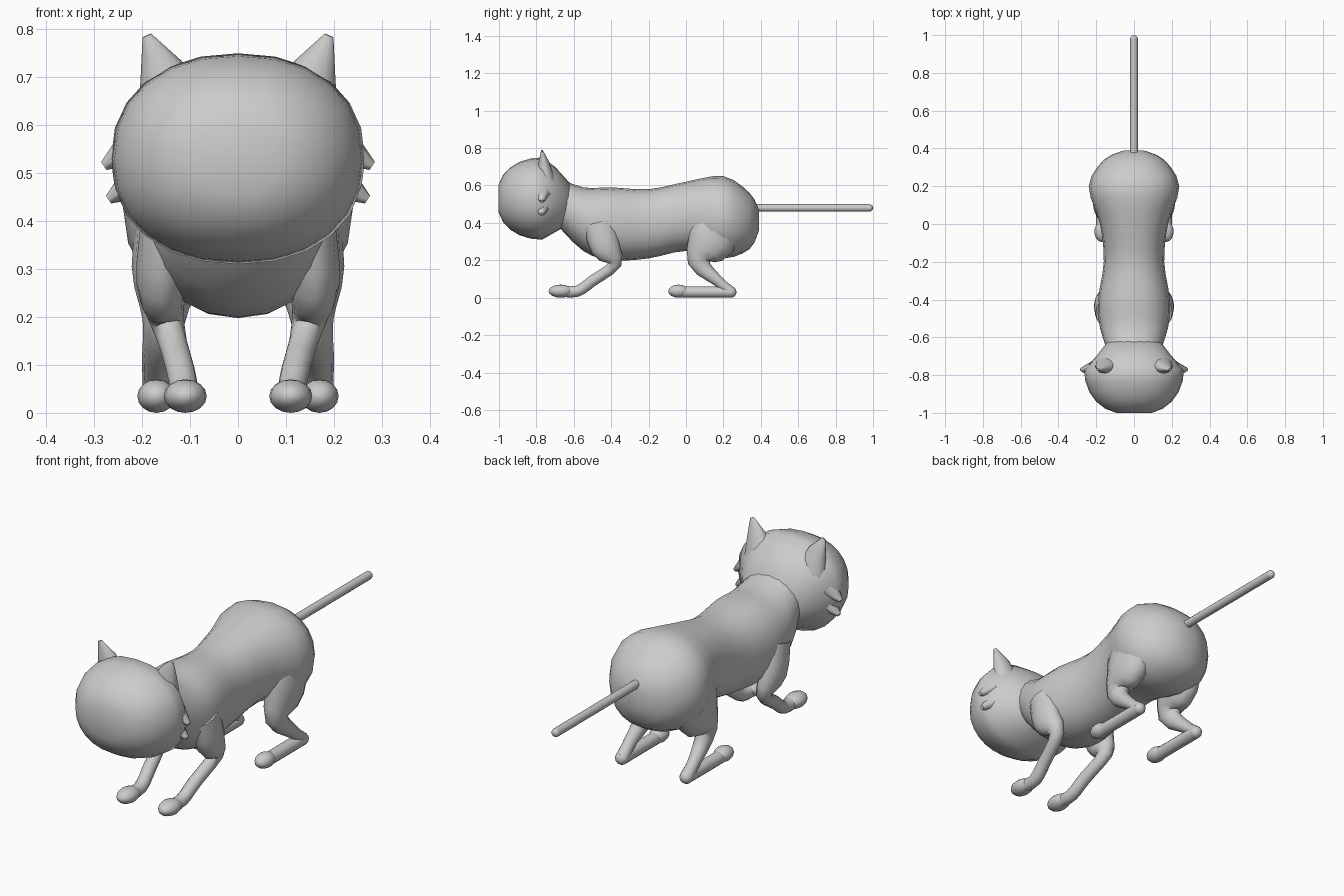
import bpy
import bmesh
import math
from mathutils import Vector

FORWARD = Vector((0, 1, 0))
ACROSS = Vector((1, 0, 0))
SIDES = {"left": 1, "right": -1}

default = bpy.data.objects.get("Cube")
if default:
    bpy.data.objects.remove(default, do_unlink=True)


def smooth(obj):
    bpy.ops.object.select_all(action="DESELECT")
    obj.select_set(True)
    bpy.context.view_layer.objects.active = obj
    bpy.ops.object.shade_smooth_by_angle(angle=math.pi / 3)


def spline(points, steps=3):
    """Pass a smooth curve through points of any dimension."""
    points = [Vector(p) for p in points]
    padded = [points[0], *points, points[-1]]
    curve = []
    for a, b, c, d in zip(padded, padded[1:], padded[2:], padded[3:]):
        for k in range(steps):
            t = k / steps
            bend = (2 * a - 5 * b + 4 * c - d) * t + (3 * b - a - 3 * c + d) * t * t
            curve.append(b + (c - a + bend) * t / 2)
    return curve + [points[-1]]


def superellipse(angle, power):
    """Point on a unit superellipse."""
    return [math.copysign(abs(v) ** (2 / power), v)
            for v in (math.cos(angle), math.sin(angle))]


def loft(name, rings, segments=12, power=2, axis=None):
    """Skin a closed tube through rings of (centre, width, depth)."""
    centres = [Vector(ring[0]) for ring in rings]
    last = len(centres) - 1
    bm = bmesh.new()
    loops = []
    for i, (centre, width, depth) in enumerate(rings):
        before, here, after = centres[max(i - 1, 0)], centres[i], centres[min(i + 1, last)]
        tangent = axis or ((here - before).normalized() + (after - here).normalized()).normalized()
        side = FORWARD if abs(tangent.x) > abs(tangent.z) + abs(tangent.y) else ACROSS
        up = side.cross(tangent).normalized()
        side = tangent.cross(up)
        loop = []
        for k in range(segments):
            u, v = superellipse(math.tau * k / segments, power)
            loop.append(bm.verts.new(here + side * u * width + up * v * depth))
        loops.append(loop)
    for a, b in zip(loops, loops[1:]):
        for k in range(segments):
            n = (k + 1) % segments
            bm.faces.new((a[k], a[n], b[n], b[k]))
    bm.faces.new(loops[0])
    bm.faces.new(loops[-1])
    bmesh.ops.recalc_face_normals(bm, faces=bm.faces)
    mesh = bpy.data.meshes.new(name)
    bm.to_mesh(mesh)
    bm.free()
    obj = bpy.data.objects.new(name, mesh)
    bpy.context.collection.objects.link(obj)
    smooth(obj)


def limb(name, path, sign):
    """Leg through (x, y, z, radius) points, flattened where it is thick."""
    rings = [((sign * x, y, z), min(r, r * .4 + .02), r) for x, y, z, r in spline(path)]
    loft(name, rings)


def ball(name, location, scale, turn=0):
    bpy.ops.mesh.primitive_uv_sphere_add(segments=16, ring_count=8, radius=1, location=location)
    obj = bpy.context.object
    obj.name = name
    obj.scale = scale
    obj.rotation_euler.z = turn
    smooth(obj)


# Torso stations from neck to rump: y, half width, underside, back
stations = [
    (-.7, .13, .4, .65), (-.55, .18, .25, .59), (-.4, .19, .2, .59), (-.2, .16, .21, .58),
    (0, .18, .25, .62), (.2, .24, .21, .65), (.34, .16, .26, .56), (.39, .05, .36, .47),
]
torso = [((0, y, (low + top) / 2), width, (top - low) / 2)
         for y, width, low, top in spline(stations)]
loft("torso", torso, segments=20, power=2.2, axis=FORWARD)

# Head: domed face, then a taper into the neck
head = []
for step in range(1, 7):
    angle = step / 6 * math.pi / 2
    swell = math.sin(angle) ** .8
    head.append(((0, -.77 - .24 * math.cos(angle), .53), .265 * swell, .22 * swell))
head += [((0, -.7, .525), .2, .175), ((0, -.61, .5), .13, .1)]
loft("head", head, segments=24, power=2.2, axis=FORWARD)

# Straight tail with a rounded tip
loft("tail", [((0, y, .48), .02, .02) for y in (.34, .98)])
ball("tail_tip", (0, .98, .48), [.02] * 3)

foreleg = [(.15, -.47, .4, .08), (.16, -.43, .27, .08), (.145, -.38, .18, .035),
           (.12, -.5, .09, .03), (.11, -.58, .035, .03), (.11, -.67, .035, .03)]
hind_leg = [(.13, .18, .45, .14), (.15, .13, .3, .13), (.155, .07, .19, .06),
            (.17, .17, .09, .03), (.17, .24, .03, .03)]
ear = [((.14, -.75, .63), .07, .05), ((.16, -.76, .72), .045, .03),
       ((.19, -.77, .787), .01, .005)]

# Paired parts
for side, sign in SIDES.items():
    limb(f"{side}_foreleg", foreleg, sign)
    limb(f"{side}_hind_leg", hind_leg, sign)
    foot = sign * .17
    loft(f"{side}_hind_foot", [((foot, y, .03), .03, .03) for y in (.24, -.04)])
    ball(f"{side}_heel", (foot, .24, .03), [.03] * 3)
    ball(f"{side}_hind_paw", (foot, -.04, .035), (.04, .055, .035))
    ball(f"{side}_fore_paw", (sign * .11, -.67, .035), (.045, .065, .035))
    loft(f"{side}_ear", [((sign * x, y, z), w, d) for (x, y, z), w, d in ear])
    # Two pointed cheek tufts, the lower one shorter
    for level, drop in (("upper", 0), ("lower", 1)):
        tip = Vector((.28 - .01 * drop, -.77, .515 - .07 * drop))
        base = tip + Vector((-.06, 0, .04))
        tip.x *= sign
        base.x *= sign
        loft(f"{side}_{level}_cheek_tuft", [(base, .045, .04), (tip, .01, .01)], segments=8)
    # Shallow eye bulge
    ball(f"{side}_eye_bulge", (sign * .11, -.955, .57), (.06, .027, .06), sign * .3)
